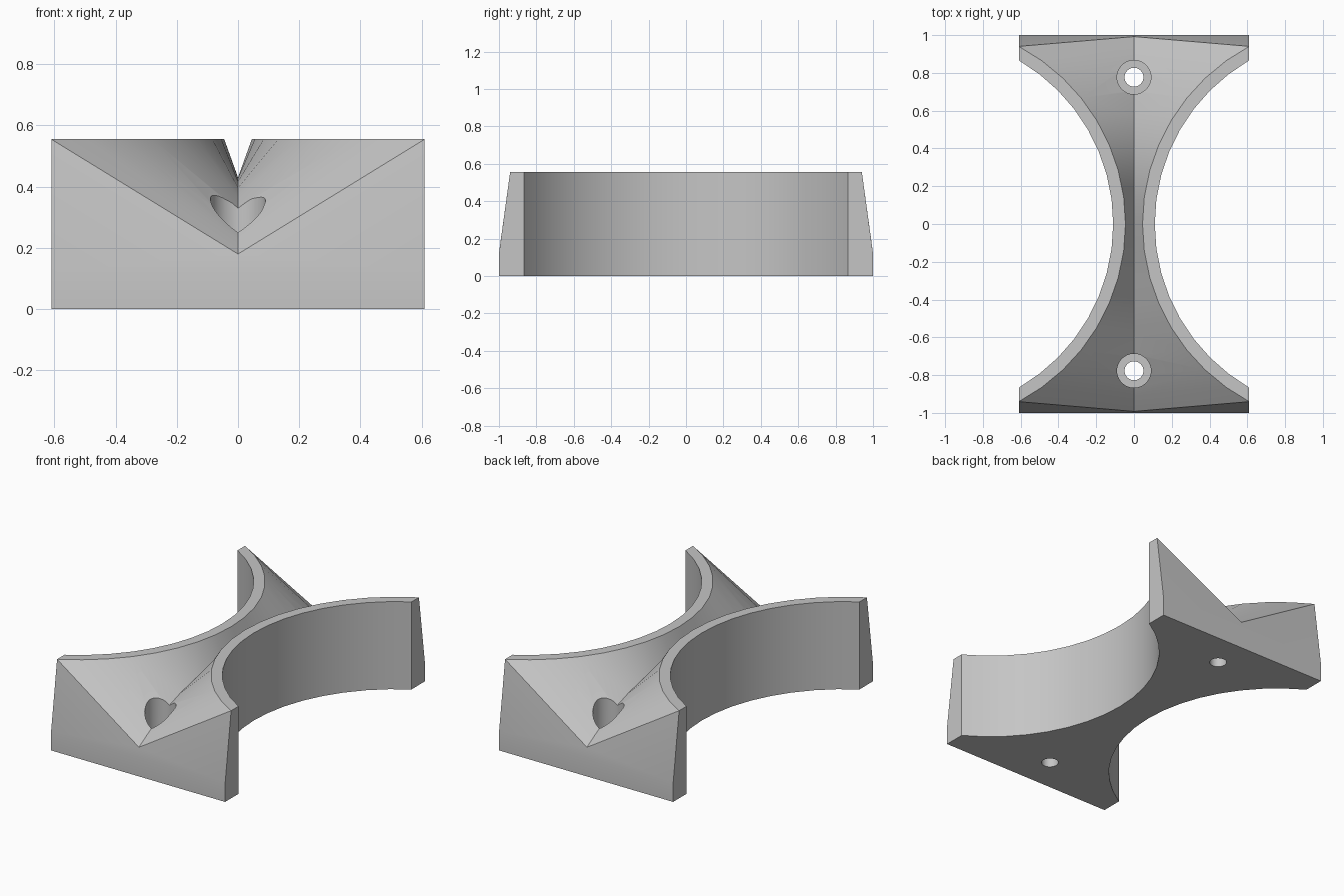
import bpy
import bmesh
from math import asin, cos, sin, radians

cube = bpy.data.objects.get("Cube")
if cube:
    bpy.data.objects.remove(cube, do_unlink=True)

HEIGHT, HALF_W, CENTRE_X = 0.555, 0.61, 1.11
R_OUT, R_IN = 1.0, 1.065          # side scoop and groove rim radii
KNEE = 0.12                       # height where the end faces start to lean
RIDGE_END, RIDGE_MID, RIDGE_LOW = 0.992, 0.43, 0.18
STEPS = 16

grey = bpy.data.materials.new("plain_grey")
grey.use_nodes = True
colour = (0.56, 0.56, 0.56, 1)
grey.diffuse_color = colour
grey.node_tree.nodes["Principled BSDF"].inputs["Base Color"].default_value = colour


def arc(radius, i):
    """Point i on the arc that bulges toward the centre line."""
    limit = asin(((radius ** 2 - (CENTRE_X - HALF_W) ** 2) ** 0.5) / radius)
    a = limit * (2 * i / STEPS - 1)
    return CENTRE_X - radius * cos(a), radius * sin(a)


# Saddle body: cross-sections swept from front to back
bm = bmesh.new()
end_y = arc(R_IN, STEPS)[1]
rows = []
for i in range(STEPS + 1):
    xo, yo = arc(R_OUT, i)
    xi, yi = arc(R_IN, i)
    t = yi / end_y
    ridge_z = RIDGE_MID - (RIDGE_MID - RIDGE_LOW) * abs(t) ** 2.5
    section = [(xo, yo, 0), (xo, yo, HEIGHT), (xi, yi, HEIGHT),
               (0, t * RIDGE_END, ridge_z),
               (-xi, yi, HEIGHT), (-xo, yo, HEIGHT), (-xo, yo, 0)]
    rows.append([bm.verts.new(p) for p in section])
for a, b in zip(rows, rows[1:]):
    for k in range(7):
        n = (k + 1) % 7
        bm.faces.new((a[k], a[n], b[n], b[k]))

# Leaning end faces, with their side cheeks and floor strips
for row, s in ((rows[0], -1), (rows[-1], 1)):
    low = [bm.verts.new((x, s, 0)) for x in (HALF_W, -HALF_W)]
    knee = [bm.verts.new((x, s, KNEE)) for x in (HALF_W, -HALF_W)]
    bm.faces.new((low[0], low[1], knee[1], knee[0]))
    bm.faces.new((knee[0], knee[1], row[4], row[3], row[2]))
    bm.faces.new((row[0], row[6], low[1], low[0]))
    bm.faces.new((row[0], low[0], knee[0], row[2], row[1]))
    bm.faces.new((row[6], low[1], knee[1], row[4], row[5]))
bmesh.ops.recalc_face_normals(bm, faces=bm.faces)
mesh = bpy.data.meshes.new("saddle_body")
bm.to_mesh(mesh)
bm.free()
mesh.materials.append(grey)
body = bpy.data.objects.new("saddle_body", mesh)
bpy.context.collection.objects.link(body)


def drill(y, radius, bottom):
    """Cut a vertical round hole from the given height upward."""
    bpy.ops.mesh.primitive_cylinder_add(vertices=32, radius=radius, depth=1,
                                        location=(0, y, bottom + 0.5))
    cutter = bpy.context.object
    cutter.name = "hole_cutter"
    cutter.hide_render = True
    cutter.data.materials.append(grey)
    mod = body.modifiers.new("hole", 'BOOLEAN')
    mod.operation = 'DIFFERENCE'
    mod.solver = 'EXACT'
    mod.object = cutter
    bpy.context.view_layer.objects.active = body
    bpy.ops.object.modifier_apply(modifier=mod.name)
    bpy.data.objects.remove(cutter, do_unlink=True)


# Counterbored screw holes
for y in (-0.777, 0.777):
    drill(y, 0.09, 0.1)
    drill(y, 0.05, -0.2)

bpy.ops.object.select_all(action='DESELECT')
body.select_set(True)
bpy.context.view_layer.objects.active = body
bpy.ops.object.shade_smooth_by_angle(angle=radians(25))
